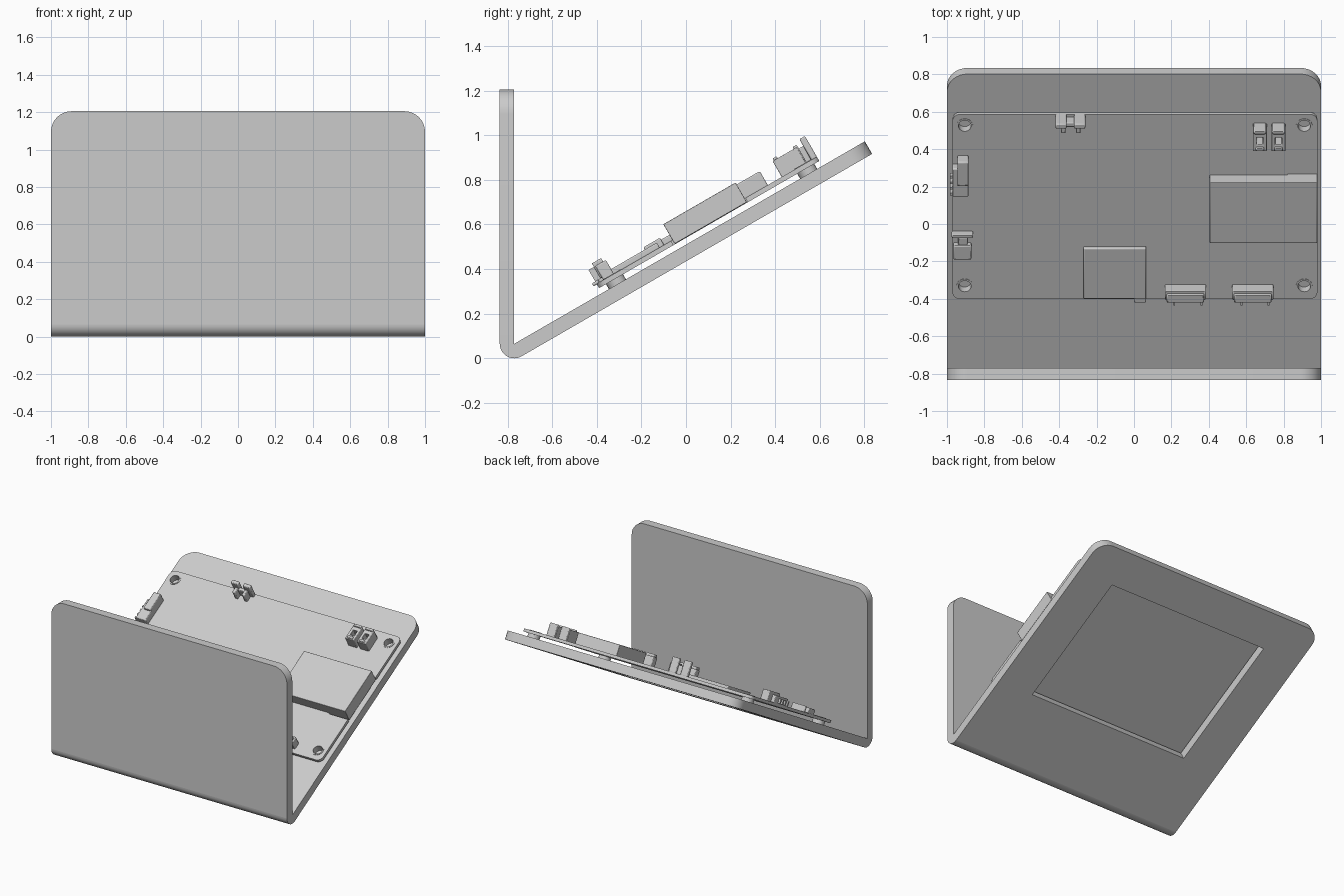
import bpy, bmesh, math
from mathutils import Matrix, Vector

if "Cube" in bpy.data.objects:
    bpy.data.objects.remove(bpy.data.objects["Cube"])

S, C = 0.5, math.sqrt(3) / 2
BEND = Vector((0, -0.77, 0.065))            # inner corner of the stand
BOARD = 0.454                               # board start along the slope


def frame(origin, y_axis, z_axis):
    m = Matrix.Identity(4)
    for r in range(3):
        m[r][1], m[r][2], m[r][3] = y_axis[r], z_axis[r], origin[r]
    m[0][0], m[1][0], m[2][0] = 1, 0, 0
    return m


SLOPE = frame(BEND, (0, C, S), (0, -S, C))
ON_BOARD = frame(BEND + BOARD * Vector((0, C, S)), (0, C, S), (0, -S, C))
UPRIGHT = frame(BEND, (0, 0, 1), (0, -1, 0))


def fillet(points, seg=8):
    """Round right-angled corners; points are (x, y, radius)."""
    out = []
    for i, (x, y, r) in enumerate(points):
        p = Vector((x, y))
        if r == 0:
            out.append(p)
            continue
        a = (Vector(points[i - 1][:2]) - p).normalized() * r
        b = (Vector(points[(i + 1) % len(points)][:2]) - p).normalized() * r
        for k in range(seg + 1):
            t = math.pi / 2 * k / seg
            out.append(p + a * (1 - math.sin(t)) + b * (1 - math.cos(t)))
    return out


def rect(x0, x1, y0, y1, r=0):
    return fillet([(x0, y0, r), (x1, y0, r), (x1, y1, r), (x0, y1, r)])


def circle(x, y, r, n=20):
    return [(x + r * math.cos(2 * math.pi * i / n), y + r * math.sin(2 * math.pi * i / n)) for i in range(n)]


def prism(name, loops, z0, z1, matrix, bevel=0):
    """Extrude an outline (further loops are holes) between two heights."""
    cu = bpy.data.curves.new(name, 'CURVE')
    cu.dimensions, cu.fill_mode, cu.extrude = '2D', 'BOTH', (z1 - z0) / 2
    for loop in loops:
        sp = cu.splines.new('POLY')
        sp.points.add(len(loop) - 1)
        for pt, co in zip(sp.points, loop):
            pt.co = (co[0], co[1], 0, 1)
        sp.use_cyclic_u = True
    tmp = bpy.data.objects.new(name + "_tmp", cu)
    bpy.context.collection.objects.link(tmp)
    bpy.context.view_layer.update()
    me = bpy.data.meshes.new_from_object(tmp.evaluated_get(bpy.context.evaluated_depsgraph_get()))
    bpy.data.objects.remove(tmp)
    bm = bmesh.new()
    bm.from_mesh(me)
    bmesh.ops.remove_doubles(bm, verts=bm.verts, dist=1e-5)
    bmesh.ops.translate(bm, verts=bm.verts, vec=(0, 0, (z0 + z1) / 2))
    bmesh.ops.transform(bm, matrix=matrix, verts=bm.verts)
    bmesh.ops.recalc_face_normals(bm, faces=bm.faces)
    bm.to_mesh(me)
    bm.free()
    me.name = name
    ob = bpy.data.objects.new(name, me)
    bpy.context.collection.objects.link(ob)
    if bevel:
        mod = ob.modifiers.new("edge", 'BEVEL')
        mod.width, mod.segments = bevel, 2
    bpy.ops.object.select_all(action='DESELECT')
    ob.select_set(True)
    bpy.context.view_layer.objects.active = ob
    bpy.ops.object.shade_smooth_by_angle(angle=math.radians(35))
    return ob


def along(y, n):
    """Slope coordinate on the board for a top-view y at height n."""
    return (y + 0.38 + S * n) / C


def part(name, x0, x1, y0, y1, n1, n0=0.045, bevel=0.006):
    """Block whose outline seen from above spans y0 (top edge) to y1 (foot)."""
    return prism(name, [rect(x0, x1, along(y0, n1), along(y1, n0))], n0, n1, ON_BOARD, bevel)


# stand: upright panel, rounded bend, sloping panel with window
prism("front_panel", [fillet([(-1, 0, 0), (1, 0, 0), (1, 1.14, .11), (-1, 1.14, .11)])], 0, 0.065, UPRIGHT)
bend = [(0, 0)] + [(0.065 * math.cos(math.radians(a)), 0.065 * math.sin(math.radians(a)))
                   for a in range(180, 301, 10)]
side = Matrix(((0, 0, 1, 0), (1, 0, 0, BEND.y), (0, 1, 0, BEND.z), (0, 0, 0, 1)))
prism("bottom_bend", [bend], -1, 1, side)
prism("sloping_panel", [fillet([(-1, 0, 0), (1, 0, 0), (1, 1.815, .11), (-1, 1.815, .11)]),
                        rect(-0.68, 0.7, 0.54, 1.54)], -0.065, 0, SLOPE)

# circuit board with corner holes and a notch for the large port, held up by rings
outline = fillet([(-.97, 0, .04), (.98, 0, .04), (.98, .385, 0), (.82, .385, 0),
                  (.82, .77, 0), (.98, .77, 0), (.98, 1.14, .04), (-.97, 1.14, .04)])
spots = [(x, y) for x in (-0.905, 0.91) for y in (0.08, 1.07)]
prism("circuit_board", [outline] + [circle(x, y, 0.036) for x, y in spots], 0.026, 0.048, ON_BOARD)
for i, h in enumerate(spots):
    prism(f"mount_ring_{i}", [circle(*h, 0.044), circle(*h, 0.034)], 0, 0.051, ON_BOARD)

# large ports
part("large_port", 0.405, 0.98, -0.105, 0.27, 0.13, 0.028, 0.003)
part("front_port", -0.27, 0.065, -0.405, -0.12, 0.073)
part("front_port_lip", 0.0, 0.065, -0.425, -0.39, 0.06)

# two barrel-like connectors on the lower edge, each with thin pins
for i, x in enumerate((0.165, 0.525)):
    part(f"edge_connector_{i}", x, x + 0.22, -0.41, -0.325, 0.12)
    part(f"edge_connector_shell_{i}", x + 0.01, x + 0.21, -0.425, -0.345, 0.138, 0.06)
    for k, px in enumerate((0.045, 0.19)):
        part(f"connector_pin_{i}_{k}", x + px, x + px + 0.01, -0.44, -0.36, 0.12, 0.06, 0)

# pair of tall sockets near the upper right corner
for i, x in enumerate((0.635, 0.735)):
    t0, t1 = along(0.385, 0.13), along(0.535, 0.045)
    prism(f"tall_socket_{i}", [rect(x, x + .075, t0, t1),
                               rect(x + .02, x + .055, t0 + .04, t1 - .04)], 0.04, 0.13, ON_BOARD, 0.004)
    part(f"socket_back_{i}", x + 0.005, x + 0.07, 0.475, 0.54, 0.14)
    part(f"socket_latch_{i}", x + 0.015, x + 0.06, 0.385, 0.45, 0.14)

# small plug on the upper edge
part("upper_plug_left", -0.42, -0.36, 0.505, 0.585, 0.155)
part("upper_plug_right", -0.32, -0.26, 0.505, 0.585, 0.155)
part("upper_plug_bridge", -0.37, -0.31, 0.515, 0.57, 0.11)
for i, x in enumerate((-0.39, -0.31)):
    part(f"upper_plug_leg_{i}", x, x + 0.025, 0.48, 0.56, 0.12)

# left edge connectors
part("left_connector", -0.97, -0.885, 0.14, 0.32, 0.1)
part("left_connector_shell", -0.945, -0.885, 0.2, 0.365, 0.12)
part("left_jack", -0.965, -0.87, -0.195, -0.1, 0.085)
part("left_jack_bridge", -0.94, -0.89, -0.13, -0.06, 0.075)
part("left_jack_collar", -0.975, -0.86, -0.08, -0.04, 0.09)
for i in range(4):
    part(f"left_pin_{i}", -0.985, -0.96, 0.15 + i * 0.03, 0.18 + i * 0.03, 0.085, 0.05, 0)
